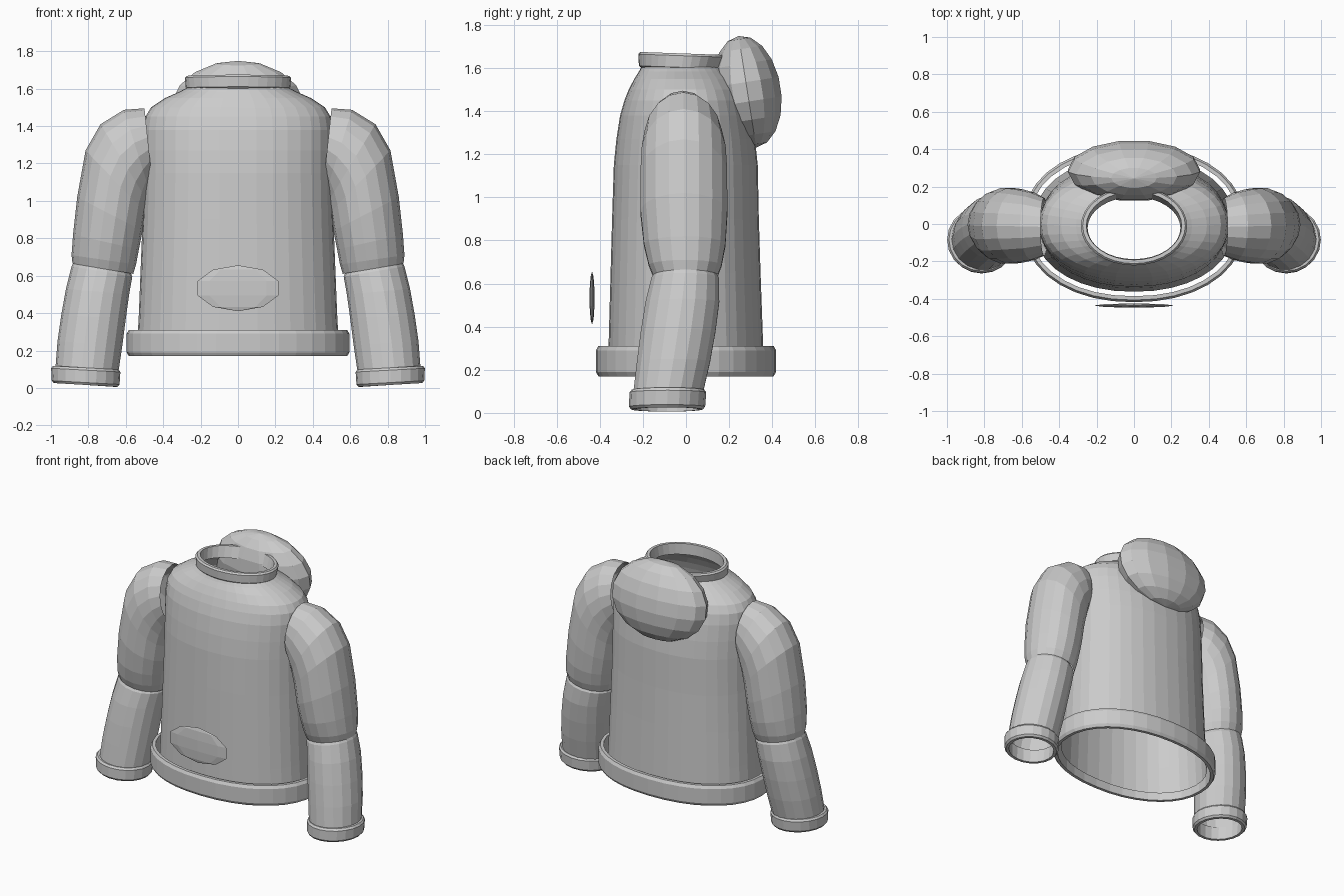
import bpy, bmesh, math
from mathutils import Vector, Matrix

if "Cube" in bpy.data.objects:
    bpy.data.objects.remove(bpy.data.objects["Cube"])

cloth = bpy.data.materials.new("grey cloth")
cloth.diffuse_color = (0.6, 0.6, 0.6, 1)
cloth.use_nodes = True
cloth.node_tree.nodes["Principled BSDF"].inputs["Base Color"].default_value = cloth.diffuse_color


def finish(name, bm):
    bmesh.ops.recalc_face_normals(bm, faces=bm.faces)
    me = bpy.data.meshes.new(name)
    bm.to_mesh(me)
    bm.free()
    me.materials.append(cloth)
    ob = bpy.data.objects.new(name, me)
    bpy.context.collection.objects.link(ob)
    return ob


def ring(a, b, y0, y1, n, power=2.0):
    """Closed oval: a and b are its left and right (x, z) points, y0..y1 its depth."""
    pts = []
    for i in range(n):
        t = 2 * math.pi * i / n
        c, s = math.cos(t), math.sin(t)
        c = math.copysign(abs(c) ** (2 / power), c)
        s = math.copysign(abs(s) ** (2 / power), s)
        k = (c + 1) / 2
        pts.append(Vector((a[0] + (b[0] - a[0]) * k,
                           (y0 + y1) / 2 + (y1 - y0) / 2 * s,
                           a[1] + (b[1] - a[1]) * k)))
    return pts


def loft(name, rings, closed=False):
    bm = bmesh.new()
    rows = [[bm.verts.new(p) for p in r] for r in rings]
    n = len(rows[0])
    for j in range(len(rows) if closed else len(rows) - 1):
        p, q = rows[j], rows[(j + 1) % len(rows)]
        for i in range(n):
            k = (i + 1) % n
            bm.faces.new((p[i], p[k], q[k], q[i]))
    return finish(name, bm)


def band(name, low, high, n, thick, power=2.0):
    """Thick rounded ring between two ovals given as (a, b, y0, y1)."""
    rings = []
    for f, inset in ((0, thick), (0, .35 * thick), (.14, 0), (.86, 0),
                     (1, .35 * thick), (1, thick)):
        a, b, y0, y1 = [[u + (v - u) * f for u, v in zip(p, q)] if isinstance(p, tuple)
                        else p + (q - p) * f for p, q in zip(low, high)]
        rings.append(ring((a[0] + inset, a[1]), (b[0] - inset, b[1]),
                          y0 + inset, y1 - inset, n, power))
    return loft(name, rings, closed=True)


def ellipsoid(name, loc, radii, segs, rows, turn, tilt=0):
    bm = bmesh.new()
    bmesh.ops.create_uvsphere(bm, u_segments=segs, v_segments=rows, radius=1)
    m = (Matrix.Translation(loc) @ Matrix.Rotation(tilt, 4, 'X')
         @ Matrix.Diagonal((*radii, 1)) @ Matrix.Rotation(turn, 4, 'Z'))
    bmesh.ops.transform(bm, matrix=m, verts=bm.verts)
    return finish(name, bm)


def mirror(ob):
    mod = ob.modifiers.new("other side", 'MIRROR')
    mod.use_axis[0] = True
    return ob


# Torso: open tube, (height, half width, front y, back y)
torso = [(.21, .54, -.362, .362), (.40, .53, -.357, .355), (.65, .52, -.35, .346),
         (.9, .51, -.343, .338), (1.15, .505, -.335, .333), (1.27, .505, -.323, .32),
         (1.38, .505, -.306, .3), (1.45, .495, -.286, .28), (1.5, .465, -.266, .257),
         (1.55, .39, -.24, .222), (1.585, .31, -.218, .19), (1.61, .265, -.205, .168)]
loft("torso", [ring((-w, z), (w, z), y0, y1, 36, 2.15) for z, w, y0, y1 in torso])

# Hem band and collar
band("hem", ((-.595, .17), (.595, .17), -.418, .418),
     ((-.595, .31), (.595, .31), -.418, .418), 36, .032, 2.15)
collar = band("collar", ((-.278, 1.6), (.278, 1.6), -.218, .175),
              ((-.285, 1.675), (.285, 1.675), -.222, .203), 32, .03)
for v in collar.data.vertices:
    v.co.z -= .035 * (v.co.y + .22)

# Folded hood and front pocket
ellipsoid("hood", (0, .285, 1.49), (.358, .16, .262), 14, 9, math.pi / 2, math.radians(9))
ellipsoid("pocket", (0, -.436, .533), (.228, .012, .123), 8, 5, 0)

# Sleeves: inner point, outer point, front y, back y
upper = [((.46, 1.12), (.50, 1.495), -.17, .14), ((.475, 1.06), (.61, 1.487), -.195, .17),
         ((.485, 1.0), (.735, 1.41), -.208, .187), ((.495, .94), (.815, 1.27), -.214, .194),
         ((.51, .84), (.86, 1.02), -.214, .195), ((.53, .74), (.882, .82), -.198, .186),
         ((.545, .66), (.89, .71), -.175, .168), ((.56, .61), (.885, .665), -.155, .15)]
lower = [((.58, .63), (.87, .69), -.14, .135), ((.565, .595), (.89, .65), -.163, .155),
         ((.582, .50), (.92, .53), -.19, .157), ((.6, .37), (.945, .39), -.212, .14),
         ((.618, .23), (.965, .25), -.23, .115), ((.637, .10), (.975, .12), -.245, .085),
         ((.65, .05), (.975, .07), -.243, .075)]
mirror(loft("upper_sleeve", [ring(*r, 18) for r in upper]))
mirror(loft("lower_sleeve", [ring(*r, 18) for r in lower]))
mirror(band("cuff", ((.634, .006), (.995, .026), -.265, .088),
            ((.628, .098), (1.0, .118), -.262, .095), 20, .03))
